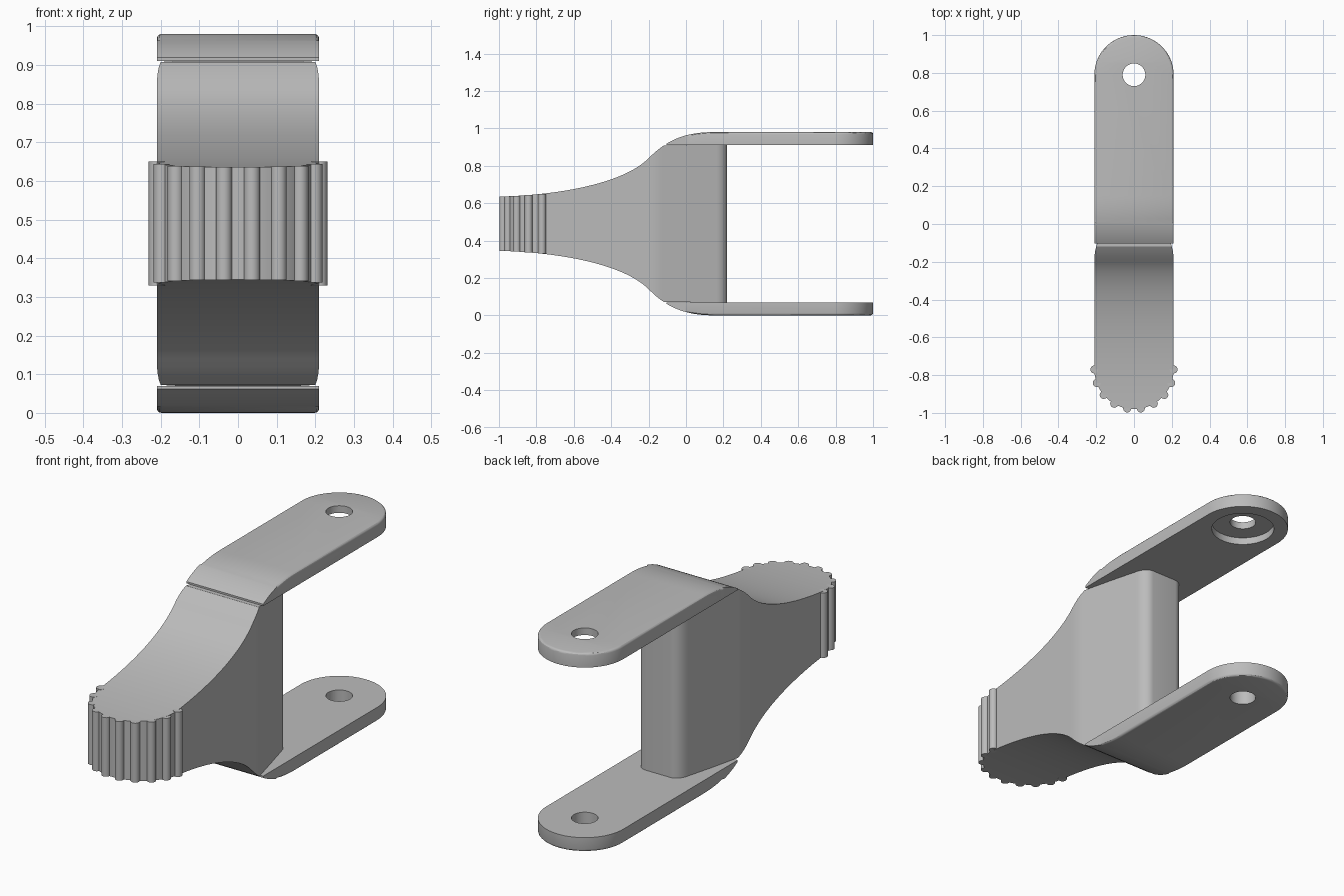
import bpy, bmesh, math
from mathutils import Vector
from mathutils.geometry import interpolate_bezier

if "Cube" in bpy.data.objects:
    bpy.data.objects.remove(bpy.data.objects["Cube"])

MID = 0.49            # height of the symmetry plane
HALF = 0.21           # half width of the part
ARM_IN, TOP = 0.91, 0.98
HOLE_Y = 0.79
KNOB_Y = -0.77

grey = bpy.data.materials.new("plain grey")
grey.use_nodes = True
colour = (0.5, 0.5, 0.5, 1)
grey.diffuse_color = colour
grey.node_tree.nodes["Principled BSDF"].inputs["Base Color"].default_value = colour


# Upper side profile: concave sweep, then convex shoulder
def sweep(*pts):
    return interpolate_bezier(*[Vector((0, y, z)) for y, z in pts], 28)


profile = sweep((-1, .635), (-.7, .642), (-.34, .70), (-.2, .84))
profile += sweep((-.2, .84), (-.12, .92), (-.03, .98), (.15, TOP))[1:]


def lerp(points, t):
    for (a, u), (b, v) in zip(points, points[1:]):
        if t <= b:
            return u + (v - u) * max(0, t - a) / (b - a)
    return points[-1][1]


curve = [(p.y, p.z) for p in profile]


def height(y):
    return lerp(curve, y)


def finish(name, bm):
    bmesh.ops.remove_doubles(bm, verts=bm.verts, dist=1e-5)
    bmesh.ops.recalc_face_normals(bm, faces=bm.faces)
    mesh = bpy.data.meshes.new(name)
    bm.to_mesh(mesh)
    bm.free()
    mesh.materials.append(grey)
    ob = bpy.data.objects.new(name, mesh)
    bpy.context.collection.objects.link(ob)
    return ob


# Loft rectangular sections (y, half width, low z, high z) along y
def loft(sections):
    bm = bmesh.new()
    rings = [[bm.verts.new((x, y, z)) for x, z in ((-w, lo), (w, lo), (w, hi), (-w, hi))]
             for y, w, lo, hi in sections]
    for a, b in zip(rings, rings[1:]):
        for i in range(4):
            j = (i + 1) % 4
            bm.faces.new((a[i], a[j], b[j], b[i]))
    bm.faces.new(rings[0])
    bm.faces.new(rings[-1])
    bmesh.ops.remove_doubles(bm, verts=bm.verts, dist=1e-5)
    bmesh.ops.dissolve_degenerate(bm, dist=1e-5, edges=bm.edges)
    bmesh.ops.recalc_face_normals(bm, faces=bm.faces)
    return bm


def shade(ob):
    bpy.ops.object.select_all(action='DESELECT')
    ob.select_set(True)
    bpy.context.view_layer.objects.active = ob
    bpy.ops.object.shade_smooth_by_angle(angle=math.radians(30))


def cut(ob, radius, low, high):
    bpy.ops.mesh.primitive_cylinder_add(vertices=48, radius=radius, depth=high - low,
                                        location=(0, HOLE_Y, (low + high) / 2))
    cutter = bpy.context.object
    cutter.hide_render = True
    mod = ob.modifiers.new("hole", 'BOOLEAN')
    mod.operation, mod.solver, mod.object = 'DIFFERENCE', 'EXACT', cutter
    bpy.context.view_layer.objects.active = ob
    bpy.ops.object.modifier_apply(modifier=mod.name)
    bpy.data.objects.remove(cutter)


# Body: rounded front, full width neck, tapered web with rounded back corners
plan = []
for i in range(19):
    a = math.radians(i * 5)
    plan.append((KNOB_Y - HALF * math.cos(a), HALF * math.sin(a)))
plan += [(y, HALF) for y, z in curve if KNOB_Y + .01 < y < -.21]
plan += [(-.2, HALF), (-.18, .2095), (-.16, .208), (-.14, .205), (-.12, .2), (.16, .125)]
R = 0.06
for i in range(1, 9):
    a = math.radians(15 + i * 75 / 8)
    plan.append((.16 + R * (math.sin(a) - math.sin(math.radians(15))) / .741,
                 .125 - R * (math.cos(math.radians(15)) - math.cos(a))))
sections = []
for y, w in plan:
    top = min(height(y), ARM_IN + .002)
    sections.append((y, w, 2 * MID - top, top))
shade(finish("body", loft(sections)))

# Grip ribs around the rounded front
ribs = bmesh.new()
for i in range(10):
    a = math.radians(-90 + i * 20)
    x, y = HALF * math.sin(a), KNOB_Y - HALF * math.cos(a)
    h = height(y) - MID
    made = bmesh.ops.create_cone(ribs, cap_ends=True, segments=20, radius1=.021,
                                 radius2=.021, depth=2 * h)
    bmesh.ops.translate(ribs, verts=made["verts"], vec=(x, y, MID))
shade(finish("grip_ribs", ribs))


# Fork arms: flat inside, shoulder curve outside, rounded end with soft outer edge
def arm(name, mirror):
    stations = [(y, HALF) for y, z in curve if z > ARM_IN + .002]
    stations += [(HOLE_Y + HALF * math.sin(math.radians(a)), HALF * math.cos(math.radians(a)))
                 for a in range(0, 91, 5)]
    bm = loft([(y, w, ARM_IN, height(y)) for y, w in stations])
    rim = [e for e in bm.edges if len(e.link_faces) == 2
           and all(v.co.z > TOP - .03 and v.co.y > 0 for v in e.verts)
           and e.calc_face_angle() > 1]
    bmesh.ops.bevel(bm, geom=rim, offset=.012, segments=3, profile=.5, affect='EDGES')
    if mirror:
        for v in bm.verts:
            v.co.z = 2 * MID - v.co.z
    return finish(name, bm)


upper = arm("upper_arm", False)
lower = arm("lower_arm", True)
cut(upper, .06, ARM_IN - .1, TOP + .1)
cut(upper, .145, ARM_IN - .1, ARM_IN + .035)
cut(lower, .06, -.1, .2)
shade(upper)
shade(lower)
